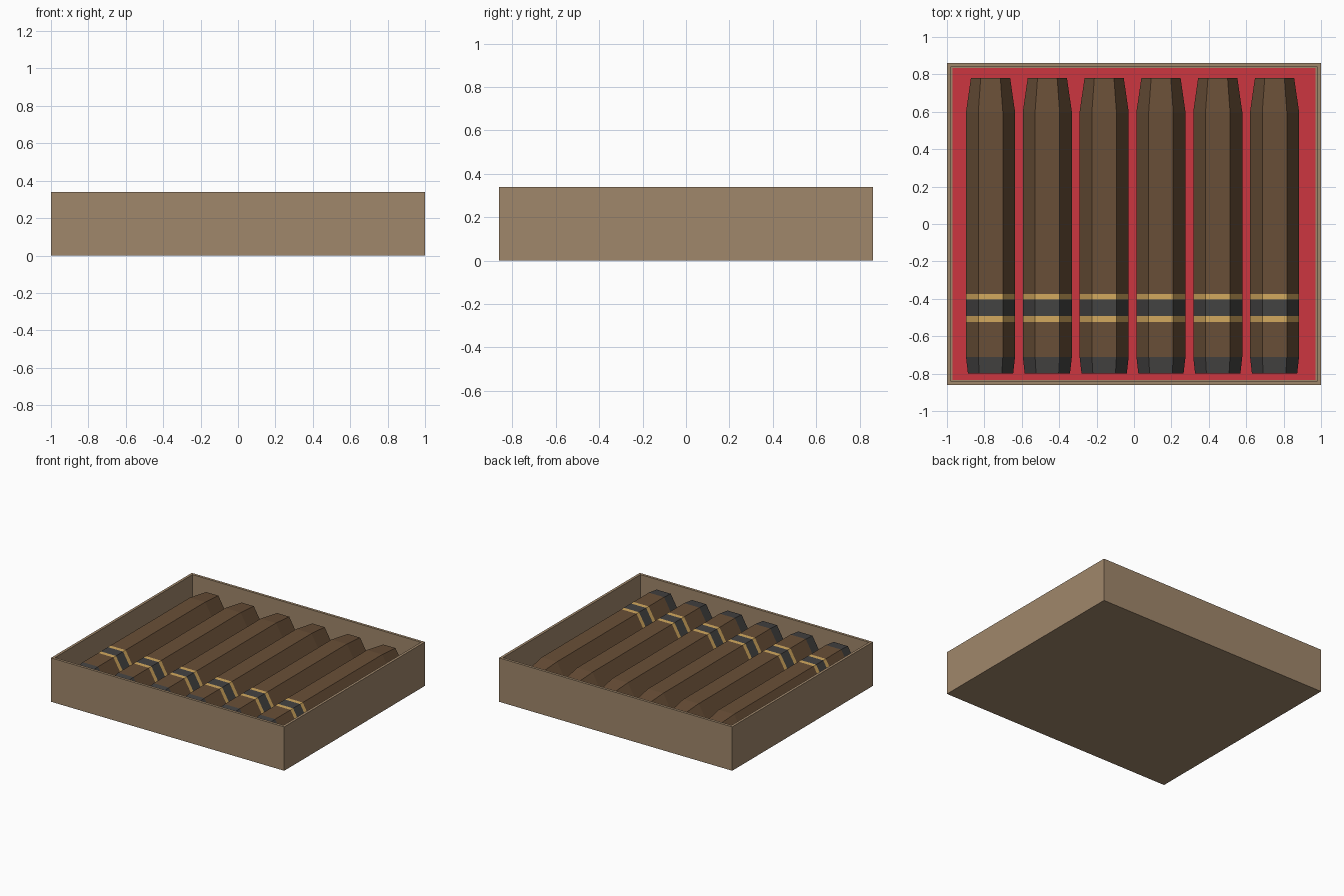
import bpy, bmesh, math

if "Cube" in bpy.data.objects:
    bpy.data.objects.remove(bpy.data.objects["Cube"])


def mat(name, rgb):
    m = bpy.data.materials.new(name)
    lin = [(c / 255 / 12.92) if c < 10 else ((c / 255 + 0.055) / 1.055) ** 2.4 for c in rgb]
    m.diffuse_color = (*lin, 1)
    m.use_nodes = True
    m.node_tree.nodes["Principled BSDF"].inputs["Base Color"].default_value = m.diffuse_color
    return m


WOOD = mat("box wood", (160, 135, 107))
RED = mat("red lining", (204, 54, 64))
LEAF = mat("tobacco brown", (105, 79, 55))
GOLD = mat("band gold", (212, 170, 95))
DARK = mat("charcoal", (68, 67, 66))


def finish(bm, name, mats):
    bmesh.ops.recalc_face_normals(bm, faces=bm.faces)
    me = bpy.data.meshes.new(name)
    bm.to_mesh(me)
    bm.free()
    for m in mats:
        me.materials.append(m)
    ob = bpy.data.objects.new(name, me)
    bpy.context.collection.objects.link(ob)
    return ob


def cuboid(bm, sx, sy, z0, z1):
    geo = bmesh.ops.create_cube(bm, size=1)
    for v in geo["verts"]:
        v.co = (v.co.x * sx, v.co.y * sy, z0 + (v.co.z + 0.5) * (z1 - z0))


# Open wooden tray: inset the top face and sink it to form the walls
HX, HY, H, WALL, FLOOR = 1.0, 0.862, 0.34, 0.029, 0.06
bm = bmesh.new()
cuboid(bm, 2 * HX, 2 * HY, 0, H)
top = max(bm.faces, key=lambda f: f.calc_center_median().z)
bmesh.ops.inset_region(bm, faces=[top], thickness=WALL)
sunk = bmesh.ops.extrude_discrete_faces(bm, faces=[top])["faces"][0]
for v in sunk.verts:
    v.co.z = FLOOR
finish(bm, "wooden_tray", [WOOD])

# Red lining on the tray floor
bm = bmesh.new()
cuboid(bm, 2 * (HX - WALL), 2 * (HY - WALL), FLOOR, FLOOR + 0.007)
finish(bm, "red_lining", [RED])

# Hexagonal cigar: rings along y as (y, radius, material of the segment after it)
R, CZ = 0.131, 0.18
RINGS = [(-0.80, 0.121, 2), (-0.711, R, 0), (-0.523, R, 1), (-0.492, R, 2),
         (-0.405, R, 1), (-0.374, R, 0), (0.60, R, 0), (0.78, 0.105, 0)]


def cigar(name, cx):
    bm = bmesh.new()
    loops = [[bm.verts.new((cx + r * math.cos(k * math.pi / 3), y,
                            CZ + r * math.sin(k * math.pi / 3))) for k in range(6)]
             for y, r, _ in RINGS]
    for i in range(len(RINGS) - 1):
        for k in range(6):
            n = (k + 1) % 6
            f = bm.faces.new((loops[i][k], loops[i][n], loops[i + 1][n], loops[i + 1][k]))
            f.material_index = RINGS[i][2]
    for loop, m in ((loops[0], 2), (loops[-1], 0)):
        bm.faces.new(loop).material_index = m
    finish(bm, name, [LEAF, GOLD, DARK])


for i in range(6):
    cigar(f"cigar_{i + 1}", -0.767 + 0.3037 * i)
